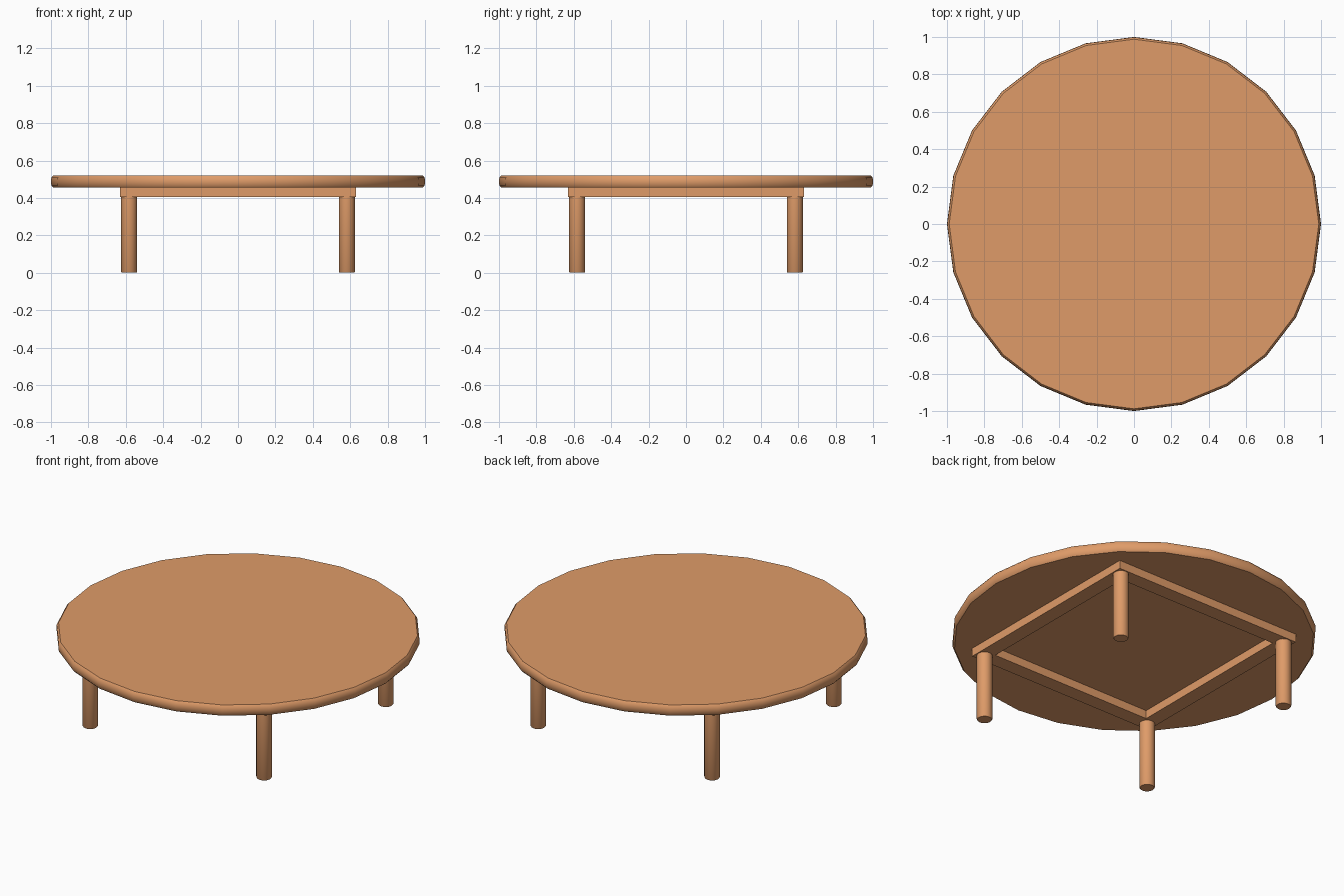
import bpy, bmesh, math

if "Cube" in bpy.data.objects:
    bpy.data.objects.remove(bpy.data.objects["Cube"])

wood = bpy.data.materials.new("wood")
wood.diffuse_color = (0.74, 0.33, 0.14, 1)
wood.use_nodes = True
wood.node_tree.nodes["Principled BSDF"].inputs["Base Color"].default_value = wood.diffuse_color


def finish(name, bm):
    bmesh.ops.recalc_face_normals(bm, faces=bm.faces)
    me = bpy.data.meshes.new(name)
    bm.to_mesh(me)
    bm.free()
    me.materials.append(wood)
    ob = bpy.data.objects.new(name, me)
    bpy.context.collection.objects.link(ob)
    bpy.ops.object.select_all(action='DESELECT')
    bpy.context.view_layer.objects.active = ob
    ob.select_set(True)
    bpy.ops.object.shade_smooth_by_angle(angle=math.radians(40))
    return ob


def lathe(name, profile, sides, x=0, y=0):
    """Closed turned solid from (radius, z) points."""
    bm = bmesh.new()
    rings = [[bm.verts.new((x + r * math.cos(2 * math.pi * i / sides),
                            y + r * math.sin(2 * math.pi * i / sides), z))
              for i in range(sides)] for r, z in profile]
    for a, b in zip(rings, rings[1:]):
        for i in range(sides):
            j = (i + 1) % sides
            bm.faces.new((a[i], a[j], b[j], b[i]))
    bm.faces.new(rings[0])
    bm.faces.new(rings[-1])
    return finish(name, bm)


# Round top with a softly bulging rim
lathe("table_top", [(0.988, 0.455), (0.998, 0.467), (1.0, 0.488),
                    (0.998, 0.508), (0.988, 0.52)], 24)

# Square apron frame, mitred at the corners
outer, inner, low, high = 0.63, 0.54, 0.405, 0.455
bm = bmesh.new()
section = [(outer, low), (outer, high), (inner, high), (inner, low)]
corners = [(1, 1), (-1, 1), (-1, -1), (1, -1)]
loops = [[bm.verts.new((sx * r, sy * r, z)) for r, z in section]
         for sx, sy in corners]
for k in range(4):
    a, b = loops[k], loops[(k + 1) % 4]
    for i in range(4):
        j = (i + 1) % 4
        bm.faces.new((a[i], b[i], b[j], a[j]))
finish("apron_frame", bm)

# Four turned legs
for sx, sy in corners:
    side = ("front" if sy < 0 else "back") + ("_right" if sx > 0 else "_left")
    lathe(side + "_leg", [(0.039, 0), (0.043, 0.006), (0.043, 0.41)],
          24, sx * 0.582, sy * 0.582)
